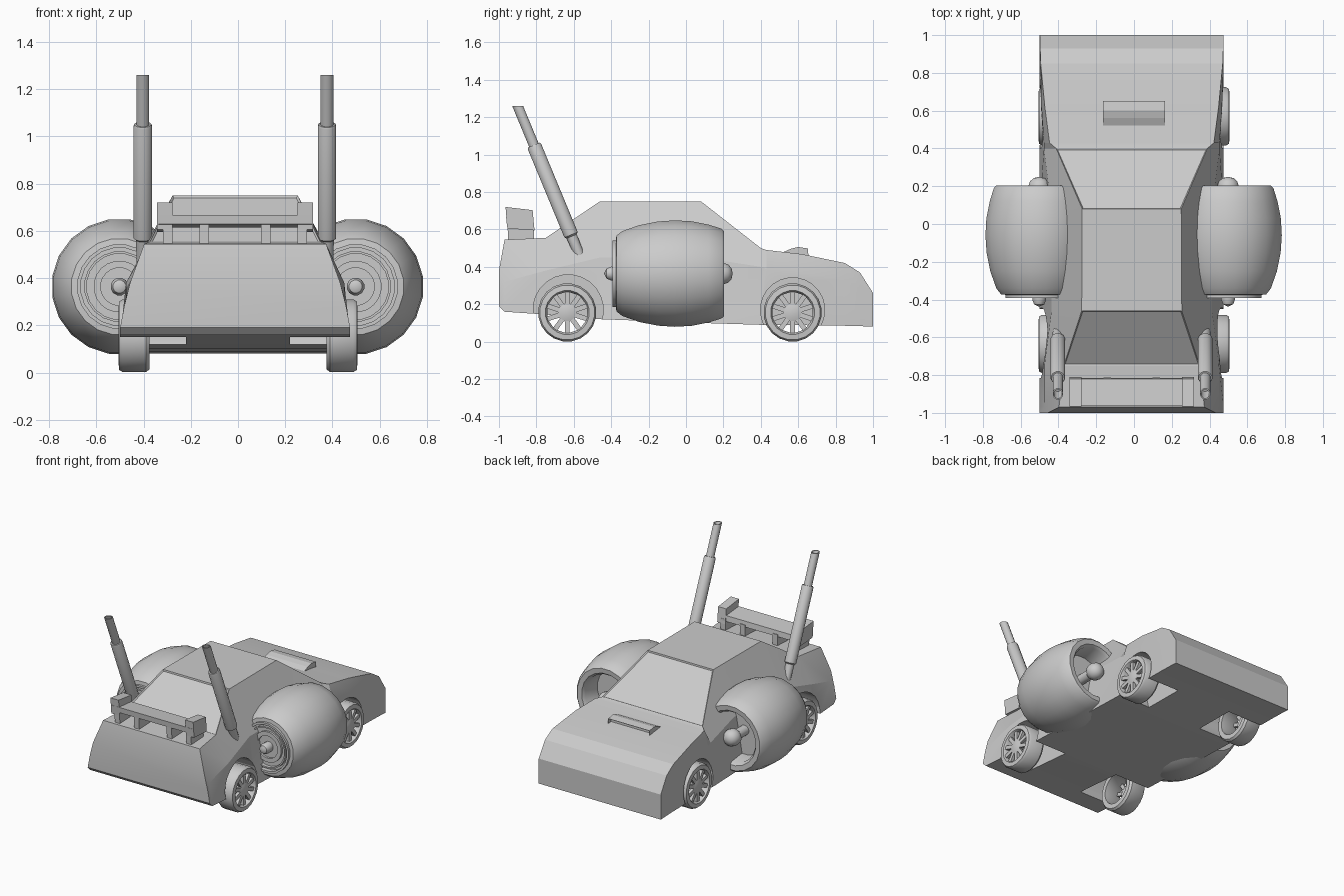
import bpy, bmesh, math
from mathutils import Matrix, Vector

if "Cube" in bpy.data.objects:
    bpy.data.objects.remove(bpy.data.objects["Cube"])

CX = -0.012  # the shell sits very slightly off centre


def finish(name, bm, angle=None):
    bmesh.ops.remove_doubles(bm, verts=bm.verts, dist=1e-5)
    bmesh.ops.recalc_face_normals(bm, faces=bm.faces)
    me = bpy.data.meshes.new(name)
    bm.to_mesh(me)
    bm.free()
    ob = bpy.data.objects.new(name, me)
    bpy.context.collection.objects.link(ob)
    if angle:
        bpy.ops.object.select_all(action='DESELECT')
        ob.select_set(True)
        bpy.context.view_layer.objects.active = ob
        bpy.ops.object.shade_smooth_by_angle(angle=math.radians(angle))
    return ob


def add_lathe(bm, prof, segs, mat, closed=False):
    # prof holds (radius, distance along axis)
    rings = []
    for r, t in prof:
        rings.append([bm.verts.new(mat @ Vector((r * math.cos(a), r * math.sin(a), t)))
                      for a in (2 * math.pi * (i + .5) / segs for i in range(segs))])
    pairs = list(zip(rings, rings[1:])) + ([(rings[-1], rings[0])] if closed else [])
    for a, b in pairs:
        for i in range(segs):
            j = (i + 1) % segs
            bm.faces.new((a[i], a[j], b[j], b[i]))
    bmesh.ops.remove_doubles(bm, verts=bm.verts, dist=1e-5)
    return bm


def add_prism(bm, prof, x0, x1, taper=1.0):
    # prof holds (y, z), extruded along x
    a = [bm.verts.new((x0, y, z)) for y, z in prof]
    b = [bm.verts.new((x1, y, z)) for y, z in prof]
    n = len(prof)
    faces = [bm.faces.new(a), bm.faces.new(b)]
    for i in range(n):
        j = (i + 1) % n
        faces.append(bm.faces.new((a[i], a[j], b[j], b[i])))
    return faces


ALONG_X = Matrix.Rotation(math.pi / 2, 4, 'Y')
ALONG_Y = Matrix.Rotation(-math.pi / 2, 4, 'X')

# Body shell lofted through stations: y, bottom z, mid z, mid half width, top z, top half width
stations = [
    (-1.00, .19, .28, .47, .38, .445),
    (-.97, .16, .32, .462, .545, .385),
    (-.75, .145, .38, .462, .555, .36),
    (-.46, .12, .45, .425, .75, .265),
    (.08, .10, .45, .425, .75, .262),
    (.40, .09, .40, .465, .50, .40),
    (.43, .09, .39, .465, .49, .435),
    (.62, .088, .37, .478, .468, .46),
    (.85, .085, .33, .487, .42, .482),
    (.93, .083, .28, .487, .37, .485),
    (1.00, .08, .20, .487, .26, .487),
]
bm = bmesh.new()
rows = []
for y, zb, zm, wm, zt, wt in stations:
    half = [(.487, zb), (wm, zm), (wt, zt)]
    ring = [(-w, z) for w, z in half] + [(w, z) for w, z in reversed(half)]
    rows.append([bm.verts.new((CX + x, y, z)) for x, z in ring])
windows = []
for k, (a, b) in enumerate(zip(rows, rows[1:])):
    for i in range(6):
        j = (i + 1) % 6
        f = bm.faces.new((a[i], a[j], b[j], b[i]))
        if i == 2 and k in (2, 4):
            windows.append(f)
bm.faces.new(rows[0])
bm.faces.new(rows[-1])
bmesh.ops.recalc_face_normals(bm, faces=bm.faces)
# Recessed windscreen and rear window
bmesh.ops.inset_individual(bm, faces=windows, thickness=.01, depth=-.008)
body = finish("car_body", bm)

# Wheel arches cut out of the shell
bm = bmesh.new()
for y, z, r in ((-.63, .17, .188), (.57, .17, .172)):
    for s in (-1, 1):
        m = Matrix.Translation((s * .46, y, z)) @ ALONG_X
        add_lathe(bm, [(0, -.24), (r, -.24), (r, .24), (0, .24)], 24, m)
cutter = finish("arch_cutter", bm)
cutter.hide_render = True
mod = body.modifiers.new("arches", 'BOOLEAN')
mod.object = cutter
mod.operation = 'DIFFERENCE'
mod.solver = 'EXACT'
bpy.ops.object.select_all(action='DESELECT')
body.select_set(True)
bpy.context.view_layer.objects.active = body
bpy.ops.object.modifier_apply(modifier="arches")
bpy.data.objects.remove(cutter)
bpy.ops.object.shade_smooth_by_angle(angle=math.radians(15))

# Wheels: tyre ring, ten spokes and hub
for label, y in (("rear", -.635), ("front", .57)):
    for side, s in (("left", -1), ("right", 1)):
        place = Matrix.Translation((0, y, .156)) @ ALONG_X
        bm = bmesh.new()
        tyre = [(.112, .375), (.145, .375), (.156, .39), (.156, .488), (.147, .503),
                (.118, .506), (.108, .49)]
        add_lathe(bm, [(r, s * t) for r, t in tyre], 20, place, closed=True)
        finish(f"{label}_{side}_tyre", bm, 35)
        bm = bmesh.new()
        for k in range(10):
            turn = Matrix.Rotation(k * math.pi / 5, 4, 'Z')
            bmesh.ops.create_cube(bm, size=1, matrix=place @ turn @
                                  Matrix.Translation((.078, 0, s * .485)) @
                                  Matrix.Diagonal((.075, .026, .022, 1)))
        finish(f"{label}_{side}_spokes", bm)
        bm = bmesh.new()
        add_lathe(bm, [(0, s * .465), (.05, s * .465), (.05, s * .495), (.025, s * .502),
                       (0, s * .502)], 16, place)
        finish(f"{label}_{side}_hub", bm, 30)

# Side turbines: barrel with stepped rear nozzle and a front intake
barrel = [(0, -.36), (.08, -.36), (.08, -.375), (.11, -.375), (.11, -.36), (.14, -.36),
          (.14, -.385), (.15, -.385), (.15, -.36), (.165, -.36), (.165, -.392), (.18, -.392),
          (.18, -.375), (.205, -.372), (.23, -.34), (.262, -.25), (.282, -.15), (.288, -.06),
          (.283, .03), (.265, .12), (.243, .19), (.23, .203), (.195, .2), (.18, .18),
          (.175, .05), (0, .05)]
spike = [(0, -.35), (.035, -.35), (.038, -.40), (.028, -.425), (0, -.438)]
spinner = [(0, .04), (.035, .04), (.035, .14), (.056, .165), (.06, .195), (.05, .225),
           (.03, .243), (0, .25)]
for side, s in (("left", -1), ("right", 1)):
    place = Matrix.Translation((s * .5 - .002, 0, .364)) @ ALONG_Y
    for part, prof, n in (("barrel", barrel, 20), ("tail_spike", spike, 12),
                          ("intake_spinner", spinner, 16)):
        finish(f"{side}_turbine_{part}", add_lathe(bmesh.new(), prof, n, place), 35)

# Raked exhaust stacks with open, level-cut tips
low, high = Vector((0, -.56, .44)), Vector((0, -.9, 1.26))
rake = (high - low).to_track_quat('Z', 'Y').to_matrix().to_4x4()
L = (high - low).length
stack = [(0, 0), (.027, 0), (.03, .15 * L), (.04, .16 * L), (.04, .735 * L), (.036, .745 * L),
         (.028, .745 * L), (.028, L), (.022, L), (.022, .9 * L), (0, .9 * L)]
for side, s in (("left", -1), ("right", 1)):
    place = Matrix.Translation(low + Vector((s * .39 - .013, 0, 0))) @ rake
    bm = add_lathe(bmesh.new(), stack, 12, place)
    axis = (high - low).normalized()
    for v in bm.verts:
        if v.co.z > 1.22:
            v.co += axis * ((1.26 - v.co.z) / axis.z)
    finish(f"{side}_exhaust_stack", bm, 35)

# Rear wing: blade, raised end lugs and struts
bm = bmesh.new()
add_prism(bm, [(-.958, .628), (-.815, .615), (-.82, .655), (-.962, .668)], CX - .325, CX + .325)
finish("wing_blade", bm)
for side, s in (("left", -1), ("right", 1)):
    bm = bmesh.new()
    add_prism(bm, [(-.955, .605), (-.81, .595), (-.82, .703), (-.965, .72)],
              CX + s * .265, CX + s * .33)
    finish(f"{side}_wing_lug", bm)
bm = bmesh.new()
for x in (-.285, -.13, .13, .285):
    add_prism(bm, [(-.95, .54), (-.812, .55), (-.812, .63), (-.955, .63)],
              CX + x - .02, CX + x + .02)
finish("wing_struts", bm)

# Bonnet scoop with a recessed mouth facing the nose
bm = bmesh.new()
faces = add_prism(bm, [(.50, .47), (.655, .45), (.652, .498), (.60, .506), (.56, .496)],
                  -.165, .165)
bmesh.ops.recalc_face_normals(bm, faces=bm.faces)
mouth = max(bm.faces, key=lambda f: f.normal.y)
bmesh.ops.inset_individual(bm, faces=[mouth], thickness=.006, depth=-.03)
finish("bonnet_scoop", bm)
